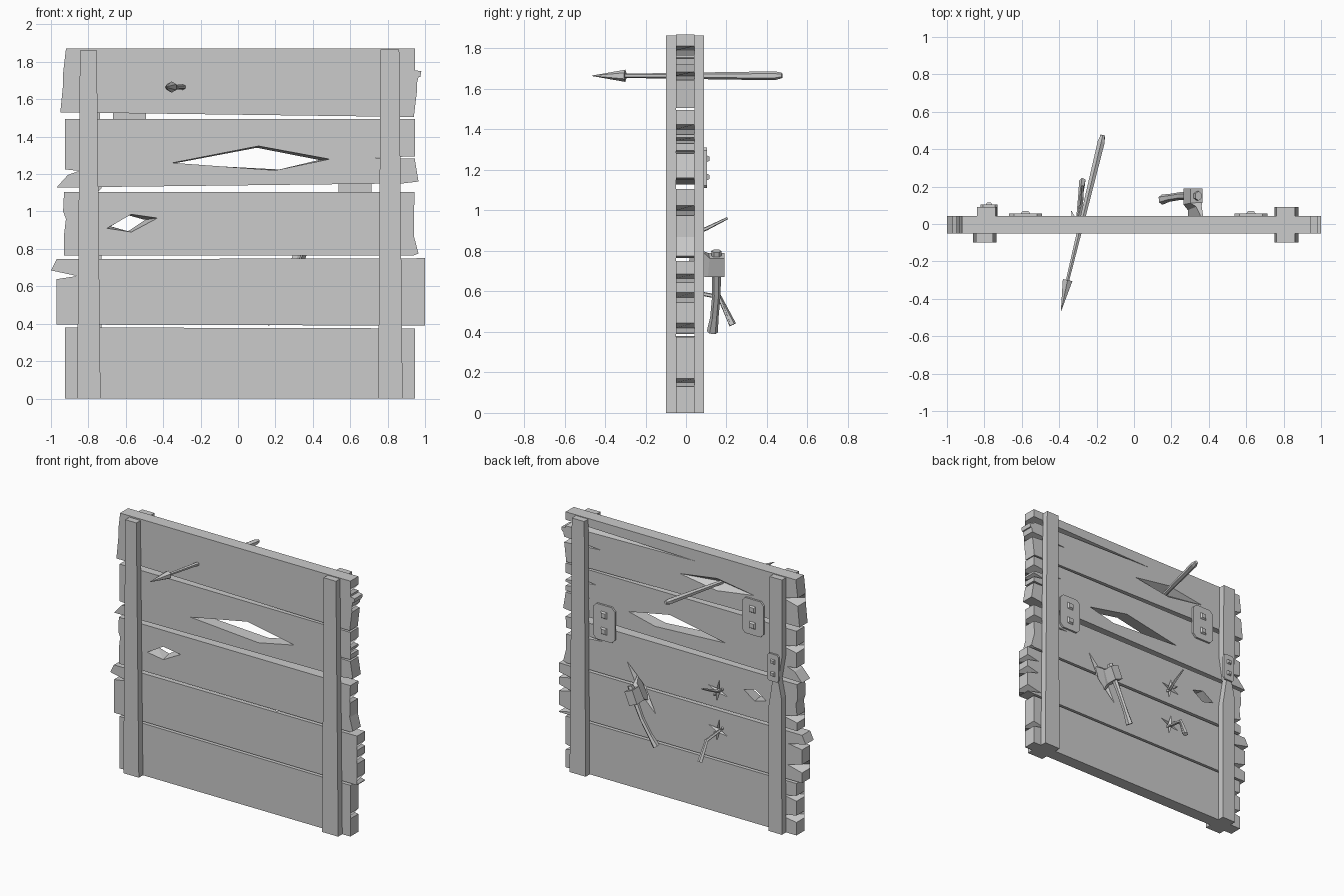
import bpy, bmesh, math
from mathutils import Vector

if "Cube" in bpy.data.objects:
    bpy.data.objects.remove(bpy.data.objects["Cube"])


def finish(name, bm):
    bmesh.ops.recalc_face_normals(bm, faces=bm.faces)
    me = bpy.data.meshes.new(name)
    bm.to_mesh(me)
    bm.free()
    ob = bpy.data.objects.new(name, me)
    bpy.context.collection.objects.link(ob)
    return ob


def skin(name, rings):
    """Closed solid through rings of equal length."""
    bm = bmesh.new()
    rs = [[bm.verts.new(p) for p in r] for r in rings]
    n = len(rs[0])
    bm.faces.new(rs[0])
    bm.faces.new(rs[-1])
    for a, b in zip(rs, rs[1:]):
        for i in range(n):
            j = (i + 1) % n
            bm.faces.new((a[i], a[j], b[j], b[i]))
    return finish(name, bm)


def prism(name, front, y0, y1, back=None):
    return skin(name, [[(x, y0, z) for x, z in front],
                       [(x, y1, z) for x, z in (back or front)]])


def loft(name, stations, sides=6, up=(0, 0, 1)):
    """Stations are (point, half width, half height) along a path."""
    pts = [Vector(s[0]) for s in stations]
    up, rings = Vector(up), []
    k = 1 / math.cos(math.pi / sides)
    for i, (_, rw, rh) in enumerate(stations):
        t = (pts[min(i + 1, len(pts) - 1)] - pts[max(i - 1, 0)]).normalized()
        a = t.cross(up).normalized()
        b = a.cross(t)
        angs = [math.tau * (j + .5) / sides for j in range(sides)]
        rings.append([pts[i] + a * rw * k * math.cos(g) + b * rh * k * math.sin(g) for g in angs])
    return skin(name, rings)


def plank(name, left, right):
    """Outline: left end top to bottom, right end bottom to top.
    A four-value entry (x, z, depth, half width) is a split open to the back."""
    front, back = [], []
    for pts, s, d in ((left, 1, -1), (right, -1, 1)):
        for p in pts:
            if len(p) == 2:
                front.append(p)
                back.append(p)
            else:
                x, z, dep, w = p
                front += [(x, z - d * w), (x, z), (x, z + d * w)]
                back += [(x, z - d * w), (x + s * dep, z), (x, z + d * w)]
    return prism(name, front, -.05, .043, back)


def cut(cutter, *targets):
    cutter.hide_render = True
    cutter.hide_viewport = True
    for t in targets:
        m = t.modifiers.new("cut", 'BOOLEAN')
        m.operation, m.solver, m.object = 'DIFFERENCE', 'EXACT', cutter


def gouge(x, z, length, height, depth, tilt=0):
    """Stretched octahedron sunk in the back face."""
    c, s = math.cos(tilt), math.sin(tilt)
    ring = [(length, 0), (0, height), (-length, 0), (0, -height)]
    bm = bmesh.new()
    vs = [bm.verts.new((x + u * c - v * s, .043, z + u * s + v * c)) for u, v in ring]
    for y in (.043 - depth, .043 + depth):
        tip = bm.verts.new((x, y, z))
        for i in range(4):
            bm.faces.new((vs[i], vs[(i + 1) % 4], tip))
    return finish("gouge_cutter", bm)


# Five horizontal planks with splintered ends
p1 = plank("plank_bottom",
           [(-.925, .38), (-.925, .27, .1, .02), (-.925, .12, .16, .025), (-.925, 0)],
           [(.945, 0), (.945, .15, .1, .02), (.945, .375)])
p2 = plank("plank_second",
           [(-.97, .745), (-1, .685), (-.86, .655), (-.97, .638), (-.97, .5, .12, .03), (-.97, .395)],
           [(1, .39), (1, .42, .12, .025), (1, .57, .1, .025), (1, .665, .1, .02), (1, .75)])
p3 = plank("plank_middle",
           [(-.93, 1.105), (-.935, 1.0), (-.92, .96), (-.93, .85, .12, .025), (-.93, .765)],
           [(.94, .765), (.965, .775), (.94, .87), (.942, 1.0, .3, .025), (.945, 1.105)])
p4 = plank("plank_fourth",
           [(-.925, 1.495), (-.925, 1.36, .12, .025), (-.925, 1.225), (-.85, 1.217), (-.91, 1.195), (-.97, 1.128)],
           [(.88, 1.15), (.965, 1.16), (.945, 1.282), (.73, 1.287), (.945, 1.295),
            (.945, 1.345, .1, .015), (.945, 1.40, .25, .025), (.945, 1.495)])
p5 = plank("plank_top",
           [(-.92, 1.87), (-.935, 1.71, .12, .03), (-.95, 1.53)],
           [(.94, 1.505), (.957, 1.665, .3, .02), (.965, 1.72), (.975, 1.72), (.98, 1.75),
            (.945, 1.755), (.945, 1.79, 1.05, .022), (.945, 1.87)])

# Holes broken through the boards
cut(prism("large_hole_cutter", [(-.35, 1.26), (.11, 1.35), (.49, 1.28), (.2, 1.22)], -.051, .05,
          [(-.35, 1.255), (.1, 1.34), (.43, 1.275), (.22, 1.225)]), p4)
cut(prism("small_hole_cutter", [(-.7, .91), (-.57, .985), (-.43, .965), (-.57, .89)], -.051, .05,
          [(-.68, .92), (-.59, .98), (-.5, .955), (-.59, .895)]), p3)

# Gouges around the arrow, axe and broken shafts
cut(gouge(-.28, 1.665, .3, .045, .06), p5)
cut(gouge(.33, .745, .2, .035, .08, .95), p2, p3)
for gz, target in ((.89, p3), (.6, p2)):
    for tilt in (.3, 1.7):
        cut(gouge(-.29, gz, .08, .015, .03, tilt), target)

# Upright posts on both faces, slightly flared to the foot
for s, side in ((-1, "left"), (1, "right")):
    outline = [(s * .86, 0), (s * .845, 1.86), (s * .755, 1.86), (s * .735, 0)]
    if s > 0:
        outline = [(.88, 0), (.862, 1.865), (.762, 1.865), (.75, 0)]
    prism("front_post_" + side, outline, -.098, -.05)
    if s < 0:
        outline = [(-.84, 0), (-.835, 1.0), (-.81, 1.12), (-.84, 1.3), (-.84, 1.865),
                   (-.74, 1.865), (-.735, 1.3), (-.765, 1.12), (-.73, .9), (-.73, 0)]
    prism("back_post_" + side, outline, .043, .09)


# Bolted repair plates on the back
def plate(name, x, z, y, w, h, bolt):
    c = w * .3
    prism(name, [(x - w, z - h + c), (x - w + c, z - h), (x + w - c, z - h), (x + w, z - h + c),
                 (x + w, z + h - c), (x + w - c, z + h), (x - w + c, z + h), (x - w, z + h - c)],
          y, y + .014)
    for d in (-.45, .45):
        loft(name + "_bolt", [((x, y + .01, z + d * h), bolt, bolt),
                              ((x, y + .026, z + d * h), bolt * .6, bolt * .6)], 4)


plate("plate_left", -.58, 1.51, .043, .088, .13, .027)
plate("plate_right", .625, 1.145, .043, .088, .13, .027)
plate("plate_post", -.775, 1.21, .089, .045, .1, .018)

# Arrow driven through the top plank
loft("arrow_shaft", [((-.355, -.3, 1.665), .009, .009), ((-.27, .05, 1.665), .014, .014),
                     ((-.175, .44, 1.665), .019, .019), ((-.167, .475, 1.667), .011, .011)])
loft("arrow_head", [((-.355, -.3, 1.665), .026, .026), ((-.39, -.465, 1.665), .001, .001)])

# Axe stuck in the back
loft("axe_head", [((.33, .015, .74), .004, .1), ((.325, .085, .735), .016, .06),
                  ((.315, .11, .73), .034, .05), ((.315, .19, .73), .034, .05)], 4, (.39, 0, .92))
loft("axe_handle", [((.345, .15, .8), .018, .022), ((.305, .15, .7), .016, .02),
                    ((.25, .15, .58), .013, .018), ((.19, .14, .47), .014, .018),
                    ((.15, .13, .4), .02, .024)], 6, (0, 1, 0))

# Two broken arrow shafts with splintered tips
loft("broken_shaft_upper", [((-.3, .02, .88), .008, .008), ((-.28, .1, .91), .008, .008),
                            ((-.275, .205, .962), .005, .005)], 5)
loft("broken_shaft_lower", [((-.3, .02, .6), .008, .008), ((-.285, .165, .572), .01, .01),
                            ((-.275, .23, .435), .015, .015)], 5)
loft("shaft_splinter", [((-.277, .165, .572), .006, .006), ((-.265, .215, .44), .004, .004)], 4)
for px, pz in ((-.325, .91), (-.265, .86)):
    for dz in (0, -.285):
        loft("wood_splinter", [((px, .035, pz + dz), .01, .01), ((px * 1.03, .07, pz + dz), .001, .001)], 4)
